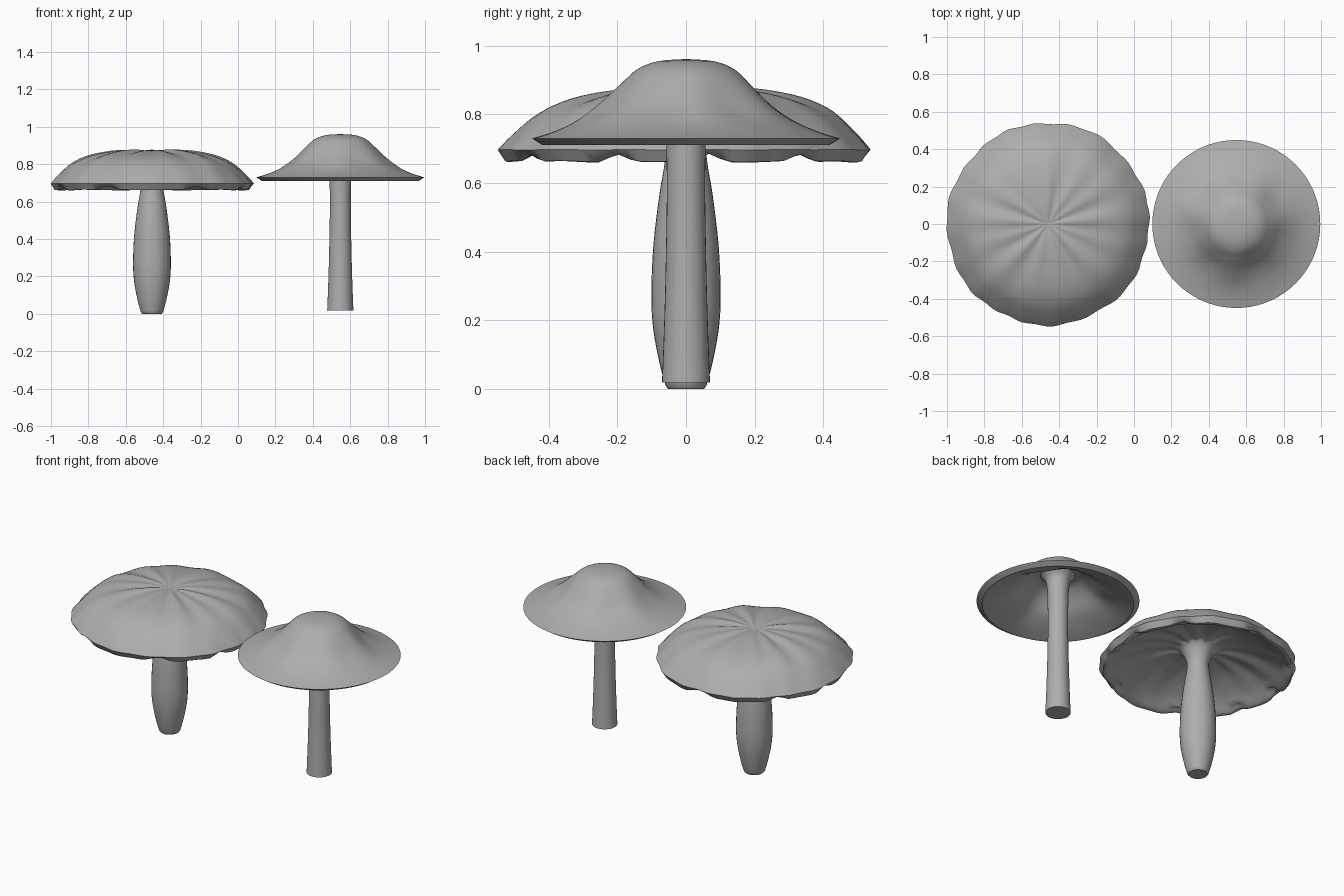
import bpy, bmesh
from math import sin, cos, pi, exp

if "Cube" in bpy.data.objects:
    bpy.data.objects.remove(bpy.data.objects["Cube"])

grey = bpy.data.materials.new("mid_grey")
grey.diffuse_color = (0.42, 0.42, 0.42, 1)
grey.use_nodes = True
grey.node_tree.nodes["Principled BSDF"].inputs["Base Color"].default_value = grey.diffuse_color


def smooth_profile(pts, steps=4):
    """Catmull-Rom curve through (radius, height) points."""
    p = [pts[0]] + pts + [pts[-1]]
    out = []
    for i in range(1, len(p) - 2):
        for s in range(steps):
            t = s / steps
            out.append(tuple(
                0.5 * (2 * b + (c - a) * t + (2 * a - 5 * b + 4 * c - d) * t * t
                       + (3 * b - a - 3 * c + d) * t ** 3)
                for a, b, c, d in zip(p[i - 1], p[i], p[i + 1], p[i + 2])))
    return out + [pts[-1]]


def lathe(name, x, profile, segs, warp=None):
    """Spin a profile about the vertical axis at x; warp(r, z, angle) adds folds."""
    bm = bmesh.new()
    rings = []
    for r, z in profile:
        ring = []
        for k in range(segs):
            a = 2 * pi * k / segs
            rr, zz = warp(r, z, a) if warp else (r, z)
            ring.append(bm.verts.new((x + rr * cos(a), rr * sin(a), zz)))
        rings.append(ring)
    for lo, hi in zip(rings, rings[1:]):
        for k in range(segs):
            n = (k + 1) % segs
            bm.faces.new((lo[k], lo[n], hi[n], hi[k]))
    bm.faces.new(rings[0][::-1])
    bm.faces.new(rings[-1])
    bmesh.ops.recalc_face_normals(bm, faces=bm.faces)
    mesh = bpy.data.meshes.new(name)
    bm.to_mesh(mesh)
    bm.free()
    mesh.materials.append(grey)
    obj = bpy.data.objects.new(name, mesh)
    bpy.context.collection.objects.link(obj)
    bpy.ops.object.select_all(action='DESELECT')
    bpy.context.view_layer.objects.active = obj
    obj.select_set(True)
    bpy.ops.object.shade_smooth_by_angle(angle=0.75)


# Radial creases and ragged rim of the wide cap
def wide_folds(r, z, a):
    wave = 0.6 * sin(13 * a + 0.8 * sin(2 * a)) + 0.4 * sin(8 * a + 1.3)
    dz = 0.008 * wave * min(1, r / 0.2) * max(0, 1 - (r / 0.56) ** 4)
    edge = max(0, (r - 0.42) / 0.12)
    dr = edge * (0.004 * sin(20 * a + sin(3 * a)) + 0.004 * sin(7 * a))
    if z < 0.69 and r > 0.45:
        dz += 0.022 * max(0, sin(9 * a + 1.5 * sin(2 * a))) ** 3
    return r + dr, z + dz


# Soft folds around the shoulder of the bell cap
def bell_folds(r, z, a):
    band = exp(-((r - 0.25) / 0.07) ** 2)
    return r, z + band * (0.005 * sin(7 * a + 0.5) + 0.004 * sin(4 * a + 2))


# Wide mushroom
XW = -0.46
outer = smooth_profile([(0.004, 0.868), (0.10, 0.874), (0.22, 0.866), (0.34, 0.843),
                        (0.43, 0.803), (0.50, 0.742), (0.541, 0.697)])
under = smooth_profile([(0.520, 0.663), (0.495, 0.667), (0.42, 0.722), (0.30, 0.775),
                        (0.18, 0.798), (0.10, 0.79), (0.05, 0.76)])
lathe("wide_cap", XW, outer + under, 96, wide_folds)
lathe("wide_stem", XW,
      [(0.052, 0.0)] + smooth_profile([(0.059, 0.008), (0.076, 0.07), (0.095, 0.17),
                                       (0.101, 0.27), (0.095, 0.42), (0.077, 0.57),
                                       (0.062, 0.66), (0.062, 0.71), (0.09, 0.775),
                                       (0.13, 0.805)]), 32)

# Bell mushroom
XB = 0.547
outer = smooth_profile([(0.004, 0.961), (0.08, 0.955), (0.14, 0.932), (0.19, 0.885),
                        (0.25, 0.825), (0.32, 0.778), (0.39, 0.748), (0.449, 0.730)])
under = smooth_profile([(0.418, 0.710), (0.40, 0.716), (0.33, 0.745), (0.25, 0.788),
                        (0.18, 0.848), (0.12, 0.885), (0.05, 0.89)])
lathe("bell_cap", XB, outer + under, 72, bell_folds)
lathe("bell_stem", XB,
      smooth_profile([(0.070, 0.018), (0.065, 0.15), (0.060, 0.32), (0.056, 0.55),
                      (0.057, 0.70), (0.06, 0.80), (0.07, 0.86), (0.10, 0.893)]), 32)
